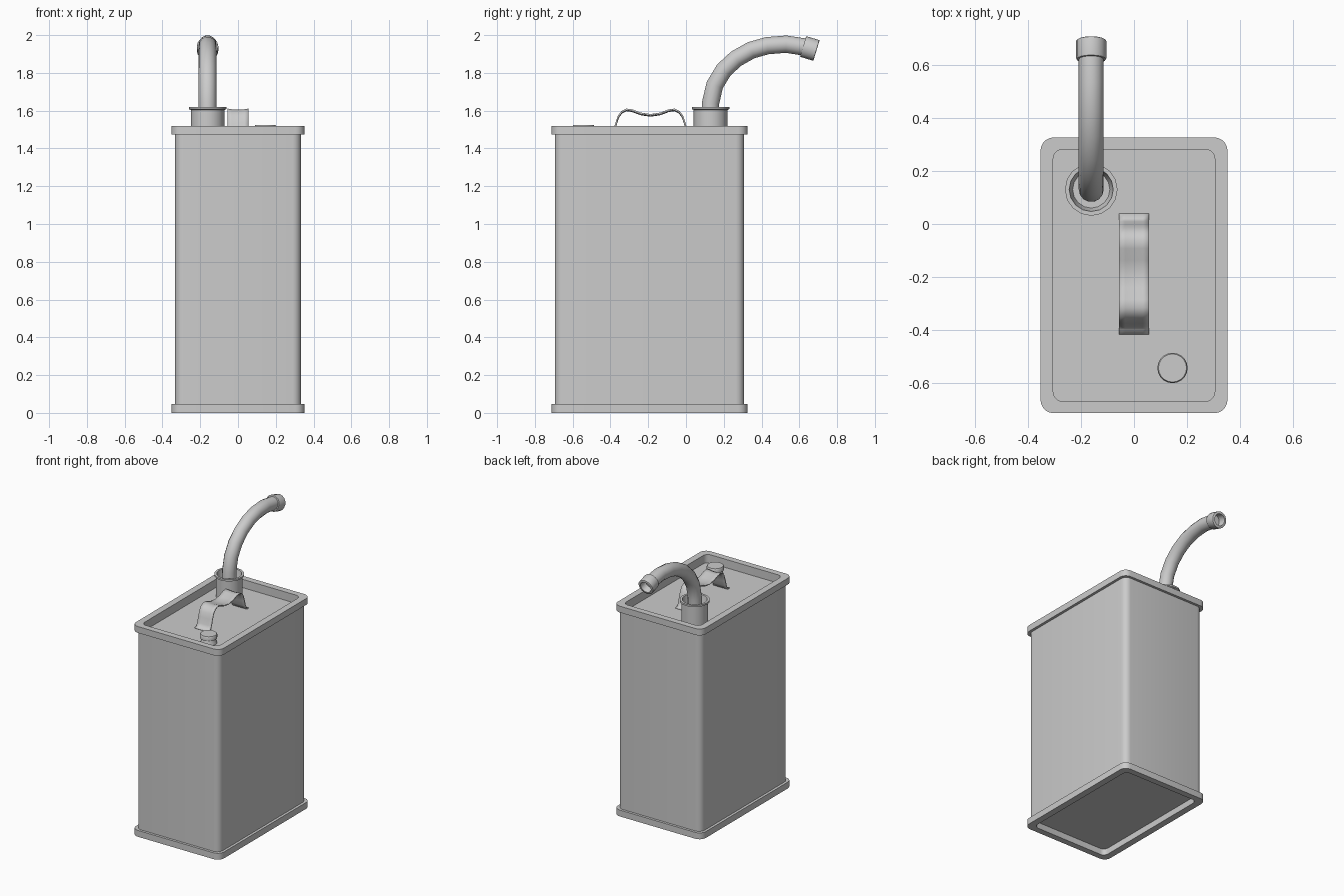
import bpy, bmesh, math
from mathutils import Vector, Matrix

if "Cube" in bpy.data.objects:
    bpy.data.objects.remove(bpy.data.objects["Cube"])

CY = -0.193  # centre of the can in y


def finish(name, bm, angle=35):
    bmesh.ops.recalc_face_normals(bm, faces=bm.faces)
    me = bpy.data.meshes.new(name)
    bm.to_mesh(me)
    bm.free()
    ob = bpy.data.objects.new(name, me)
    bpy.context.collection.objects.link(ob)
    bpy.ops.object.select_all(action='DESELECT')
    ob.select_set(True)
    bpy.context.view_layer.objects.active = ob
    bpy.ops.object.shade_smooth_by_angle(angle=math.radians(angle))
    return ob


def loft(name, rings, angle=35, cap=True):
    bm = bmesh.new()
    vr = [[bm.verts.new(p) for p in r] for r in rings]
    for a, b in zip(vr, vr[1:]):
        n = len(a)
        for i in range(n):
            bm.faces.new((a[i], a[(i + 1) % n], b[(i + 1) % n], b[i]))
    if cap:
        bm.faces.new(vr[0])
        bm.faces.new(vr[-1])
    return finish(name, bm, angle)


def rounded_rect(hx, hy, r, z, seg=5):
    pts = []
    for k, (sx, sy) in enumerate([(1, 1), (-1, 1), (-1, -1), (1, -1)]):
        for i in range(seg + 1):
            a = math.pi / 2 * (k + i / seg)
            pts.append((sx * (hx - r) + r * math.cos(a),
                        CY + sy * (hy - r) + r * math.sin(a), z))
    return pts


def circle(c, r, u, v, n):
    return [c + r * (math.cos(2 * math.pi * i / n) * u + math.sin(2 * math.pi * i / n) * v)
            for i in range(n)]


X, Y, Z = Vector((1, 0, 0)), Vector((0, 1, 0)), Vector((0, 0, 1))


def lathe(name, origin, axis, profile, n, angle=35):
    u = X
    v = axis.cross(u).normalized()
    return loft(name, [circle(origin + axis * h, r, u, v, n) for r, h in profile], angle)


# can body with folded rims and recessed lid and base
inner, rim, wall = (0.304, 0.474, 0.035), (0.352, 0.519, 0.05), (0.333, 0.501, 0.045)
loft("can_body", [rounded_rect(*s, z) for s, z in [
    (inner, 0.045), (inner, 0.0), (rim, 0.0), (rim, 0.046), (wall, 0.046),
    (wall, 1.474), (rim, 1.474), (rim, 1.52), (inner, 1.52), (inner, 1.46)]])

# open filler neck with flange
lathe("filler_neck", Vector((-0.161, 0.13, 0)), Z, [
    (0.089, 1.455), (0.089, 1.604), (0.099, 1.608), (0.099, 1.62),
    (0.083, 1.62), (0.076, 1.58), (0.07, 1.56)], 16)

# bent spout tube swept along a curved path
path = [Vector((-0.161, y, z)) for y, z in [
    (0.13, 1.54), (0.13, 1.64), (0.152, 1.735), (0.2, 1.815), (0.265, 1.875),
    (0.345, 1.92), (0.43, 1.944), (0.53, 1.952), (0.64, 1.935)]]
rings = []
for i, p in enumerate(path):
    t = (path[min(i + 1, len(path) - 1)] - path[max(i - 1, 0)]).normalized()
    rings.append(circle(p, 0.047, X, t.cross(X).normalized(), 14))
loft("spout_tube", rings, 50)

# hollow nozzle collar
lathe("spout_nozzle", Vector((-0.161, 0.62, 1.940)), Vector((0, 0.957, -0.29)), [
    (0.046, 0.0), (0.055, 0.0), (0.057, 0.005), (0.057, 0.072), (0.054, 0.074),
    (0.041, 0.074), (0.038, 0.02)], 16)

# small vent cap
lathe("vent_cap", Vector((0.145, -0.542, 0)), Z, [
    (0.057, 1.455), (0.05, 1.475), (0.047, 1.49), (0.056, 1.494),
    (0.057, 1.518), (0.053, 1.525)], 20)

# carrying handle: bent strap with edges curled slightly upward
half = [(-0.415, 1.461), (-0.395, 1.466), (-0.382, 1.49), (-0.37, 1.53), (-0.358, 1.565),
        (-0.34, 1.589), (-0.315, 1.601), (-0.285, 1.597), (-0.24, 1.58)]
mid = -0.188
prof = half + [(mid, 1.572)] + [(2 * mid - y, z) for y, z in reversed(half)]
bm = bmesh.new()
rows = []
for y, z in prof:
    lift = 0.006 * min(1, max(0, (z - 1.47) / 0.1))
    rows.append([bm.verts.new((0.056 * s, y, z + lift * s * s))
                 for s in (-1, -0.6, 0, 0.6, 1)])
for a, b in zip(rows, rows[1:]):
    for i in range(4):
        bm.faces.new((a[i], a[i + 1], b[i + 1], b[i]))
handle = finish("carry_handle", bm, 50)
mod = handle.modifiers.new("thickness", 'SOLIDIFY')
mod.thickness = 0.008
mod.offset = 0
